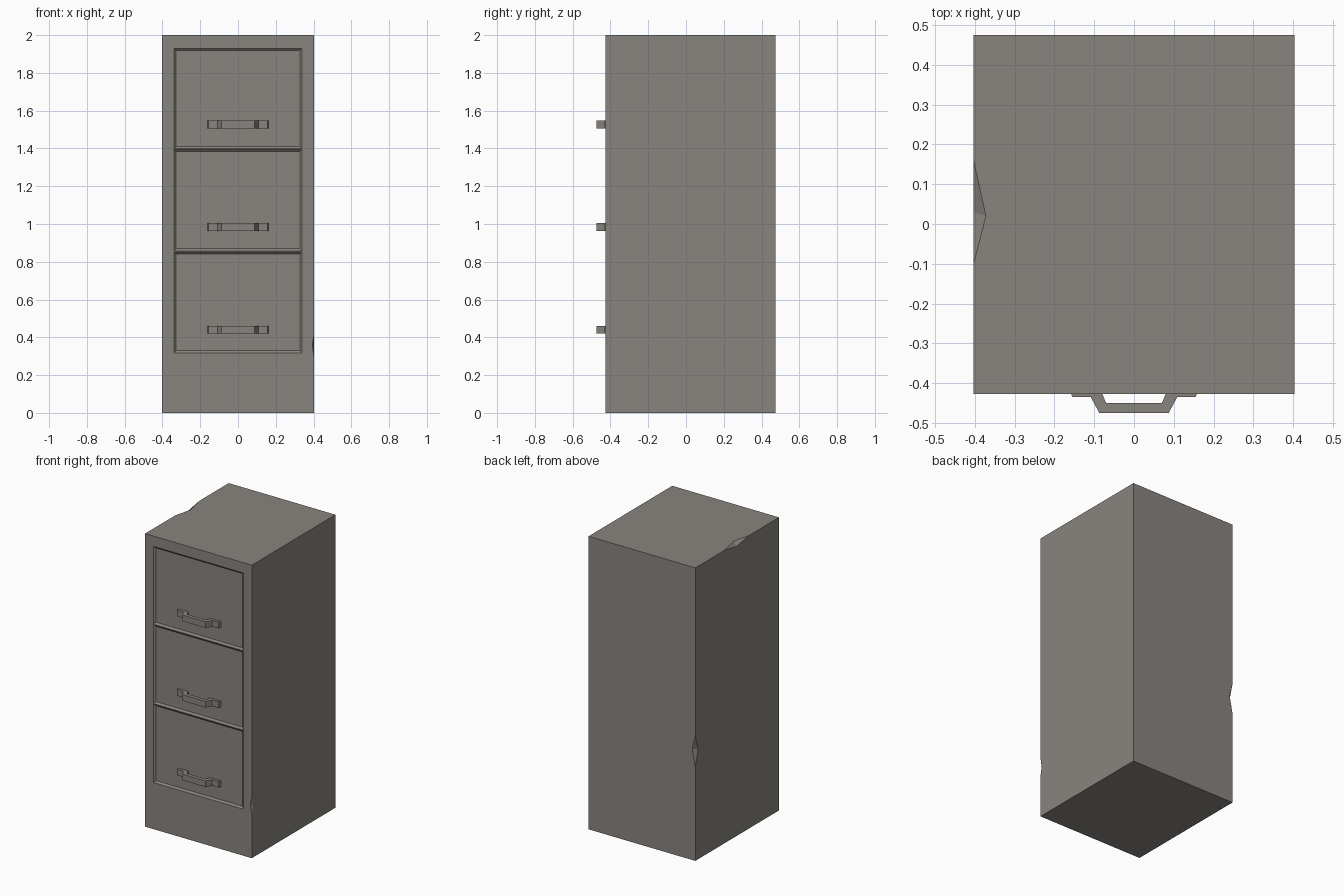
import bpy, bmesh
from mathutils import Vector

if "Cube" in bpy.data.objects:
    bpy.data.objects.remove(bpy.data.objects["Cube"])

W, FRONT, BACK, H = 0.403, -0.427, 0.475, 2.0
FLOOR = FRONT + 0.011          # depth of the recessed drawer fronts

metal = bpy.data.materials.new("warm grey metal")
metal.diffuse_color = (0.25, 0.232, 0.213, 1)
metal.use_nodes = True
metal.node_tree.nodes["Principled BSDF"].inputs["Base Color"].default_value = metal.diffuse_color


def make_object(name, bm):
    bmesh.ops.recalc_face_normals(bm, faces=bm.faces)
    mesh = bpy.data.meshes.new(name)
    bm.to_mesh(mesh)
    bm.free()
    mesh.materials.append(metal)
    obj = bpy.data.objects.new(name, mesh)
    bpy.context.collection.objects.link(obj)
    return obj


def hull(name, points):
    bm = bmesh.new()
    for p in points:
        bm.verts.new(p)
    bmesh.ops.convex_hull(bm, input=bm.verts)
    return make_object(name, bm)


def cut(target, cutter):
    mod = target.modifiers.new("cut", 'BOOLEAN')
    mod.operation = 'DIFFERENCE'
    mod.solver = 'EXACT'
    mod.object = cutter
    bpy.context.view_layer.objects.active = target
    bpy.ops.object.modifier_apply(modifier=mod.name)
    bpy.data.objects.remove(cutter)


def rect(x, y, z0, z1):
    return [(sx * x, y, z) for sx in (-1, 1) for z in (z0, z1)]


# cabinet body
body = hull("cabinet_body", rect(W, FRONT, 0, H) + rect(W, BACK, 0, H))

# three recessed drawer fronts with sloping rims; thin ridges remain between
for z0, z1 in ((0.318, 0.853), (0.857, 1.395), (1.399, 1.93)):
    s = 0.012
    cut(body, hull("drawer_recess", rect(0.339, FRONT - 0.03, z0, z1)
                   + rect(0.339, FRONT, z0, z1)
                   + rect(0.339 - s, FLOOR, z0 + s, z1 - s)))

# dents in three edges: two end points on the edge, one point on each
# neighbouring face, and one point outside the body
dents = (
    ((-W, 0.16, H), (-W, -0.10, H), (-0.372, 0.02, H), (-W, 0.03, 1.977),
     (-W - 0.03, 0.03, H + 0.03)),
    ((-W, BACK, 0.852), (-W, BACK, 0.64), (-W + 0.023, BACK, 0.76),
     (-W, BACK - 0.03, 0.75), (-W - 0.03, BACK + 0.03, 0.75)),
    ((W, FRONT, 0.42), (W, FRONT, 0.29), (W - 0.01, FRONT, 0.36),
     (W, FRONT + 0.015, 0.36), (W + 0.03, FRONT - 0.03, 0.36)),
)
for points in dents:
    cut(body, hull("dent", points))

# drawer handles: half profile seen from above, mirrored and extruded upward
half = [(0.07, -0.45), (0.085, FLOOR + 0.002), (0.163, FLOOR + 0.002),
        (0.155, -0.434), (0.109, -0.434), (0.087, -0.475)]
profile = half + [(-x, y) for x, y in reversed(half)]
for name, z in (("lower", 0.44), ("middle", 0.983), ("upper", 1.526)):
    bm = bmesh.new()
    face = bm.faces.new([bm.verts.new((x, y, z - 0.021)) for x, y in profile])
    ext = bmesh.ops.extrude_face_region(bm, geom=[face])
    top = [v for v in ext["geom"] if isinstance(v, bmesh.types.BMVert)]
    bmesh.ops.translate(bm, verts=top, vec=Vector((0, 0, 0.042)))
    make_object(name + "_drawer_handle", bm)
